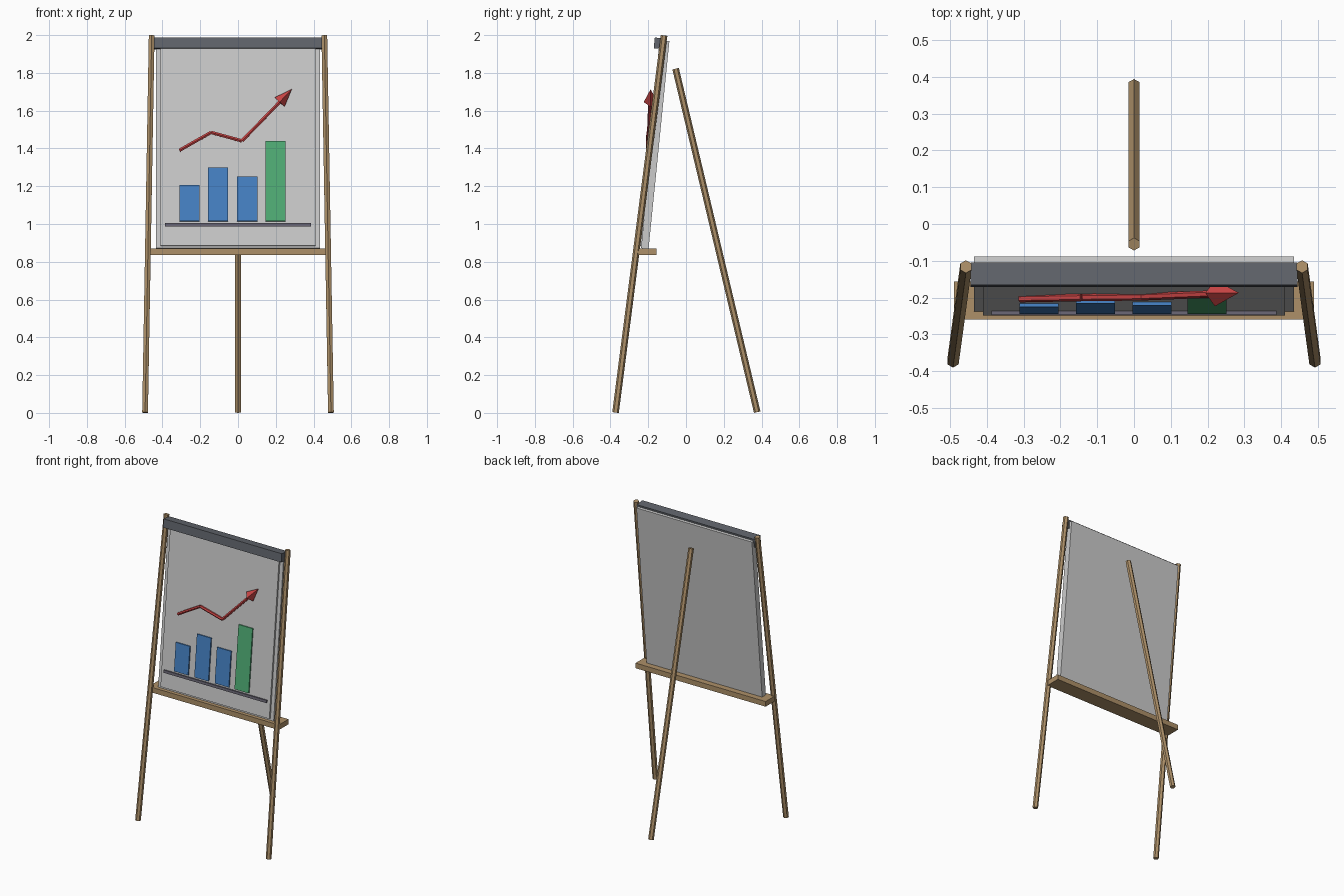
import bpy
import bmesh
from mathutils import Matrix, Vector

if "Cube" in bpy.data.objects:
    bpy.data.objects.remove(bpy.data.objects["Cube"])

# Frame of the leaning board: origin at its front bottom edge
TILT = Matrix.Translation((0, -0.238, 0.872)) @ Matrix.Rotation(-0.1, 4, 'X')


def material(name, color):
    m = bpy.data.materials.new(name)
    m.diffuse_color = (*color, 1)
    m.use_nodes = True
    m.node_tree.nodes["Principled BSDF"].inputs["Base Color"].default_value = m.diffuse_color
    return m


WOOD = material("wood", (0.42, 0.28, 0.14))
DARK = material("dark_metal", (0.12, 0.13, 0.15))
AXIS = material("axis_grey", (0.14, 0.13, 0.17))
BLUE = material("blue", (0.06, 0.22, 0.55))
GREEN = material("green", (0.08, 0.42, 0.18))
RED = material("red", (0.6, 0.06, 0.06))


def finish(bm, name, mat):
    mesh = bpy.data.meshes.new(name)
    bm.to_mesh(mesh)
    bm.free()
    if mat:
        mesh.materials.append(mat)
    obj = bpy.data.objects.new(name, mesh)
    bpy.context.collection.objects.link(obj)
    return obj


def box(name, lo, hi, mat=None, frame=Matrix()):
    lo, hi = Vector(lo), Vector(hi)
    bm = bmesh.new()
    bmesh.ops.create_cube(bm, size=1, matrix=Matrix.Translation((lo + hi) / 2)
                          @ Matrix.Diagonal((*(hi - lo), 1)))
    finish(bm, name, mat).matrix_world = frame


def rod(name, a, b, r1, r2, sides, mat):
    a, b = Vector(a), Vector(b)
    turn = Vector((0, 0, 1)).rotation_difference(b - a).to_matrix().to_4x4()
    bm = bmesh.new()
    bmesh.ops.create_cone(bm, cap_ends=True, segments=sides, radius1=r1, radius2=r2,
                          depth=(b - a).length,
                          matrix=Matrix.Translation((a + b) / 2) @ turn)
    bmesh.ops.remove_doubles(bm, verts=bm.verts, dist=1e-5)
    finish(bm, name, mat)


# Tripod legs
for side, s in (("left", -1), ("right", 1)):
    rod("front_leg_" + side, (s * 0.492, -0.373, 0.002), (s * 0.457, -0.116, 1.998),
        0.0175, 0.0175, 6, WOOD)
rod("back_leg", (0, 0.377, 0.004), (0, -0.055, 1.822), 0.0175, 0.0175, 6, WOOD)

# Tray, board, paper pad and clamp bar
box("tray", (-0.49, -0.26, 0.835), (0.49, -0.157, 0.87), WOOD)
box("board", (-0.435, 0, 0), (0.435, 0.04, 1.105), None, TILT)
box("paper_pad", (-0.41, -0.012, 0.012), (0.41, 0, 1.08), None, TILT)
box("clamp_bar", (-0.445, -0.039, 1.06), (0.445, 0.022, 1.117), DARK, TILT)

# Bar chart
box("chart_axis", (-0.387, -0.022, 0.113), (0.387, -0.01, 0.131), AXIS, TILT)
for i, (x, top, mat) in enumerate(((-0.258, 0.333, BLUE), (-0.105, 0.427, BLUE),
                                   (0.049, 0.38, BLUE), (0.198, 0.568, GREEN))):
    box(f"chart_bar_{i + 1}", (x - 0.053, -0.021, 0.142), (x + 0.053, -0.01, top), mat, TILT)

# Trend line with arrow head
path = [(-0.31, -0.203, 1.39), (-0.143, -0.2, 1.485), (0.021, -0.198, 1.44), (0.225, -0.19, 1.65)]
for i in range(3):
    rod(f"trend_line_{i + 1}", path[i], path[i + 1], 0.01, 0.01, 6, RED)
rod("arrow_head", (0.22, -0.188, 1.645), (0.285, -0.187, 1.714), 0.036, 0, 4, RED)
